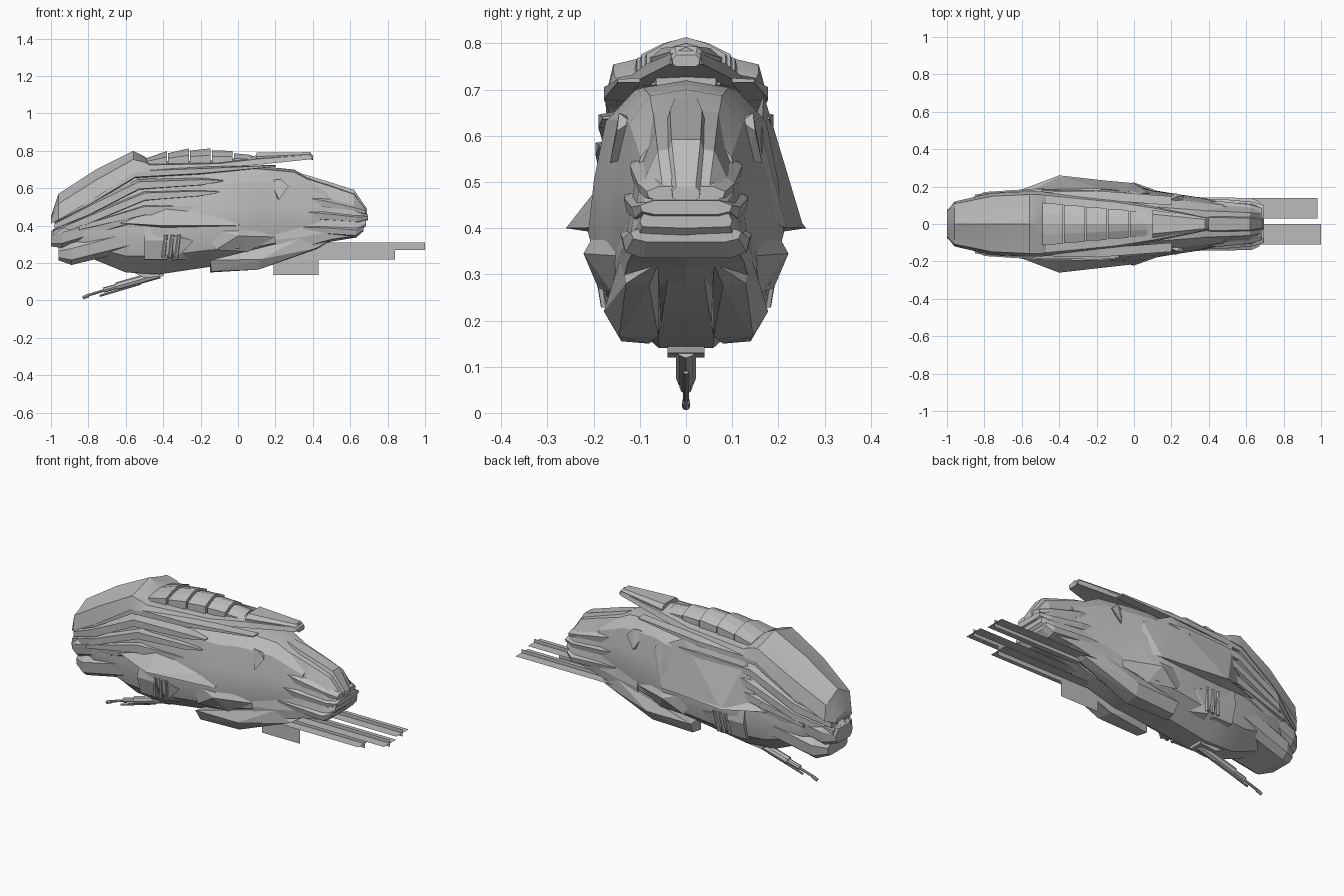
import bpy
import bmesh
from math import radians
from mathutils import Vector

if "Cube" in bpy.data.objects:
    bpy.data.objects.remove(bpy.data.objects["Cube"], do_unlink=True)

grey = bpy.data.materials.new("hull grey")
grey.use_nodes = True
colour = (.5, .5, .5, 1)
grey.diffuse_color = colour
grey.node_tree.nodes["Principled BSDF"].inputs["Base Color"].default_value = colour


def finish(name, bm, smooth=0):
    """Turn a bmesh into a named object, optionally smoothing shallow edges."""
    bmesh.ops.recalc_face_normals(bm, faces=bm.faces)
    mesh = bpy.data.meshes.new(name)
    bm.to_mesh(mesh)
    bm.free()
    mesh.materials.append(grey)
    obj = bpy.data.objects.new(name, mesh)
    bpy.context.collection.objects.link(obj)
    if smooth:
        bpy.ops.object.select_all(action="DESELECT")
        obj.select_set(True)
        bpy.context.view_layer.objects.active = obj
        bpy.ops.object.shade_smooth_by_angle(angle=radians(smooth))
    return obj


def skin(bm, rings):
    """Join successive closed rings of points and cap both ends."""
    loops = [[bm.verts.new(p) for p in ring] for ring in rings]
    for first, second in zip(loops, loops[1:]):
        for i in range(len(first)):
            j = (i + 1) % len(first)
            bm.faces.new((first[i], first[j], second[j], second[i]))
    bm.faces.new(loops[0])
    bm.faces.new(loops[-1])


def loft(name, shape, stations, smooth=0):
    """Sweep a mirrored half section through (x, half width, bottom, top)."""
    outline = shape + [(-y, z) for y, z in reversed(shape) if y > 0]
    bm = bmesh.new()
    skin(bm, [[(x, y * w, low + z * (high - low)) for y, z in outline]
              for x, w, low, high in stations])
    return finish(name, bm, smooth)


def flank(x):
    """Half width of the body's side surface at x."""
    curve = [(-1, .07), (-.93, .13), (-.8, .165), (-.5, .185), (-.2, .19), (.2, .16)]
    for (a, wa), (b, wb) in zip(curve, curve[1:]):
        if x <= b:
            return wa + (wb - wa) * (x - a) / (b - a)


def strake(name, path, proud):
    """Raised armour band on both flanks along (x, z, half height)."""
    bm = bmesh.new()
    for side in (1, -1):
        rings = []
        for x, z, h in path:
            outer, inner = flank(x) + proud, flank(x) - .06
            rings.append([(x, side * inner, z + h), (x, side * outer, z + h * .5),
                          (x, side * outer, z - h * .8), (x, side * inner, z - h)])
        skin(bm, rings)
    return finish(name, bm)


def facets(name, points, mirrored=True):
    """Convex faceted block, copied to the other side when mirrored."""
    bm = bmesh.new()
    for side in ((1, -1) if mirrored else (1,)):
        verts = [bm.verts.new((x, side * y, z)) for x, y, z in points]
        result = bmesh.ops.convex_hull(bm, input=verts)
        unused = [v for v in result["geom_interior"] if isinstance(v, bmesh.types.BMVert)]
        bmesh.ops.delete(bm, geom=unused, context="VERTS")
    return finish(name, bm)


def rod(name, start, end, radius, sides=8):
    """Straight round bar between two points."""
    a, b = Vector(start), Vector(end)
    bm = bmesh.new()
    bmesh.ops.create_cone(bm, cap_ends=True, segments=sides, radius1=radius,
                          radius2=radius, depth=(b - a).length)
    obj = finish(name, bm)
    obj.location = (a + b) / 2
    obj.rotation_euler = (b - a).to_track_quat("Z", "Y").to_euler()
    return obj


def sheet(name, corners):
    """Single thin plate."""
    bm = bmesh.new()
    bm.faces.new([bm.verts.new(c) for c in corners])
    return finish(name, bm)


# Half sections, from top centre to bottom centre
body = [(0, 1), (.52, .97), (.82, .84), (.94, .6), (1, .38), (.86, .17), (.3, 0), (0, 0)]
roof = [(0, 1), (.55, .74), (.9, .62), (1, 0), (.6, .05), (0, .1)]
wedge = [(0, 1), (.5, .97), (.84, .6), (1, .18), (.95, .04), (0, 0)]
block = [(0, 1), (.7, 1), (1, .65), (.95, .2), (.7, 0), (0, 0)]
arch = [(0, 1), (.5, .88), (1, .65), (1, 0), (0, 0)]

# Main body and roof shell running from nose to rear spine
loft("main_hull", body, [(-.93, .09, .28, .43), (-.82, .145, .24, .54),
                         (-.6, .17, .15, .67), (-.42, .195, .14, .71),
                         (-.15, .205, .18, .71), (0, .212, .19, .715),
                         (.1, .178, .2, .72), (.3, .15, .25, .7),
                         (.48, .12, .32, .6)], 25)
loft("roof_shell", roof, [(-1, .07, .41, .45), (-.96, .12, .43, .57),
                          (-.76, .165, .55, .7), (-.56, .175, .68, .8),
                          (-.5, .175, .69, .77), (-.47, .17, .692, .745),
                          (-.1, .13, .706, .748), (.1, .095, .725, .775),
                          (.39, .035, .755, .792)], 20)
loft("rear_spine", block, [(.1, .075, .73, .79), (.38, .035, .76, .793), (.4, .03, .75, .775)])

# Overlapping dorsal armour segments
for i in range(5):
    front = -.49 + i * .117
    back = front + (.11 if i < 4 else .095)
    width = .112 - i * .011
    crest = [.803 - .5 * (x + .2) ** 2 for x in (front, back)]
    loft(f"dorsal_segment_{i + 1}", arch, [(front, width, .71, crest[0]),
                                         (back, width * .95, .71, crest[1] + .012)])

# Jaws
loft("upper_jaw", block, [(-1, .075, .29, .37), (-.94, .125, .28, .41),
                          (-.6, .182, .385, .5), (-.42, .17, .44, .5)])
loft("lower_jaw", block, [(-.96, .09, .215, .29), (-.89, .135, .19, .325),
                          (-.56, .172, .27, .42), (-.46, .15, .37, .42)])

# Swept armour bands on the flanks
strake("eave_band", [(-.98, .43, .015), (-.8, .53, .025), (-.55, .68, .025),
                     (-.2, .695, .02), (.2, .72, .005)], -.012)
strake("upper_band", [(-.98, .4, .02), (-.8, .485, .035), (-.53, .62, .03),
                      (-.2, .635, .022), (-.08, .64, .004)], 0)
strake("middle_band", [(-.99, .36, .02), (-.8, .435, .03), (-.5, .56, .03),
                       (-.2, .575, .02), (-.1, .58, .004)], .006)
strake("lower_band", [(-.85, .39, .015), (-.5, .485, .035), (-.1, .49, .035), (0, .5, .005)], .006)

# Pointed side winglets, the bulges behind them, and the smooth left fairing
facets("side_winglet", [(-.65, .165, .415), (-.4, .26, .4), (-.38, .17, .515),
                        (-.4, .16, .385), (0, .215, .4), (0, .18, .46), (.07, .16, .43)])
facets("side_bulge", [(-.2, .18, .41), (0, .222, .345), (.02, .18, .42),
                      (-.12, .19, .27), (.2, .15, .34), (.05, .16, .26)])
facets("left_fairing", [(-.5, .168, .67), (-.1, .168, .69), (-.56, .17, .46),
                        (-.4, .255, .4), (0, .218, .4), (.08, .165, .6),
                        (.1, .165, .42), (-.2, .1, .5)], False)

# Gear housing with upright bars
facets("gear_housing", [(x, y, z) for x in (-.5, -.38)
                        for y, z in ((.1, .21), (.165, .22), (.195, .32), (.18, .42), (.1, .42))])
facets("gear_fairing", [(-.36, .1, .2), (-.34, .17, .22), (-.36, .2, .35),
                        (-.24, .12, .22), (-.24, .19, .32), (-.26, .1, .4)])
for side in (1, -1):
    for x in (-.4, -.365, -.33):
        rod("gear_bar", (x, side * .175, .23), (x + .015, side * .195, .35), .01, 6)

# Belly pods
facets("belly_pod", [(-.15, .08, .15), (-.14, .14, .155), (-.15, .17, .215), (-.13, .05, .21),
                     (.1, .06, .165), (.11, .145, .165), (.12, .178, .22), (.1, .05, .24),
                     (.42, .08, .275), (.42, .13, .28), (.35, .14, .34), (.5, .06, .325)])

# Tail block with ridge and layered louvres
loft("tail_block", wedge, [(.2, .155, .24, .71), (.35, .143, .27, .668),
                           (.5, .132, .315, .618), (.62, .122, .335, .575),
                           (.685, .1, .4, .485)])
loft("tail_ridge", block, [(.3, .03, .58, .69), (.42, .05, .52, .655),
                           (.62, .045, .47, .592), (.69, .03, .46, .49)])
for label, stations in (
        ("upper", [(.3, .11, .52, .58), (.45, .122, .49, .56), (.62, .105, .455, .52),
                   (.685, .085, .46, .49)]),
        ("middle", [(.3, .13, .44, .5), (.45, .135, .42, .49), (.64, .118, .41, .465),
                    (.695, .1, .43, .46)]),
        ("lower", [(.35, .14, .36, .41), (.48, .142, .345, .41), (.63, .138, .335, .4),
                   (.67, .12, .37, .405)])):
    loft(f"tail_layer_{label}", block, stations)

# Small raised flank vanes
facets("flank_vane", [(.17, .12, .64), (.23, .145, .65), (.27, .15, .61),
                      (.22, .165, .54), (.2, .13, .55), (.25, .12, .63)])

# Chin gun on its mount
facets("gun_mount", [(-.56, y, .15) for y in (-.035, .035)]
       + [(x, y, z) for x, z in ((-.5, .12), (-.4, .13), (-.38, .2), (-.56, .2))
          for y in (-.04, .04)], False)
rod("gun_body", (-.65, 0, .075), (-.42, 0, .14), .022)
rod("gun_sleeve", (-.72, 0, .055), (-.58, 0, .095), .014)
rod("gun_barrel", (-.82, 0, .022), (-.6, 0, .09), .007)
rod("gun_muzzle", (-.83, 0, .014), (-.8, 0, .026), .009)
rod("gun_recoil_tube", (-.74, 0, .025), (-.52, 0, .09), .006)

# Rear antenna blades made from crossed thin plates
for label, y, z, end, rise in (("right", -.055, .29, 1, .02), ("left", .085, .29, .98, .02),
                               ("lower", -.055, .245, .84, .025)):
    sheet(f"{label}_antenna_flat", [(.2, y - .055, z), (end, y - .055, z),
                                    (end, y + .055, z), (.2, y + .055, z)])
    sheet(f"{label}_antenna_upright", [(.2, y, z - rise), (end, y, z - rise),
                                       (end, y, z + rise), (.2, y, z + rise)])
sheet("antenna_keel", [(.19, -.055, .135), (.43, -.055, .135), (.43, -.055, .3), (.19, -.055, .3)])
